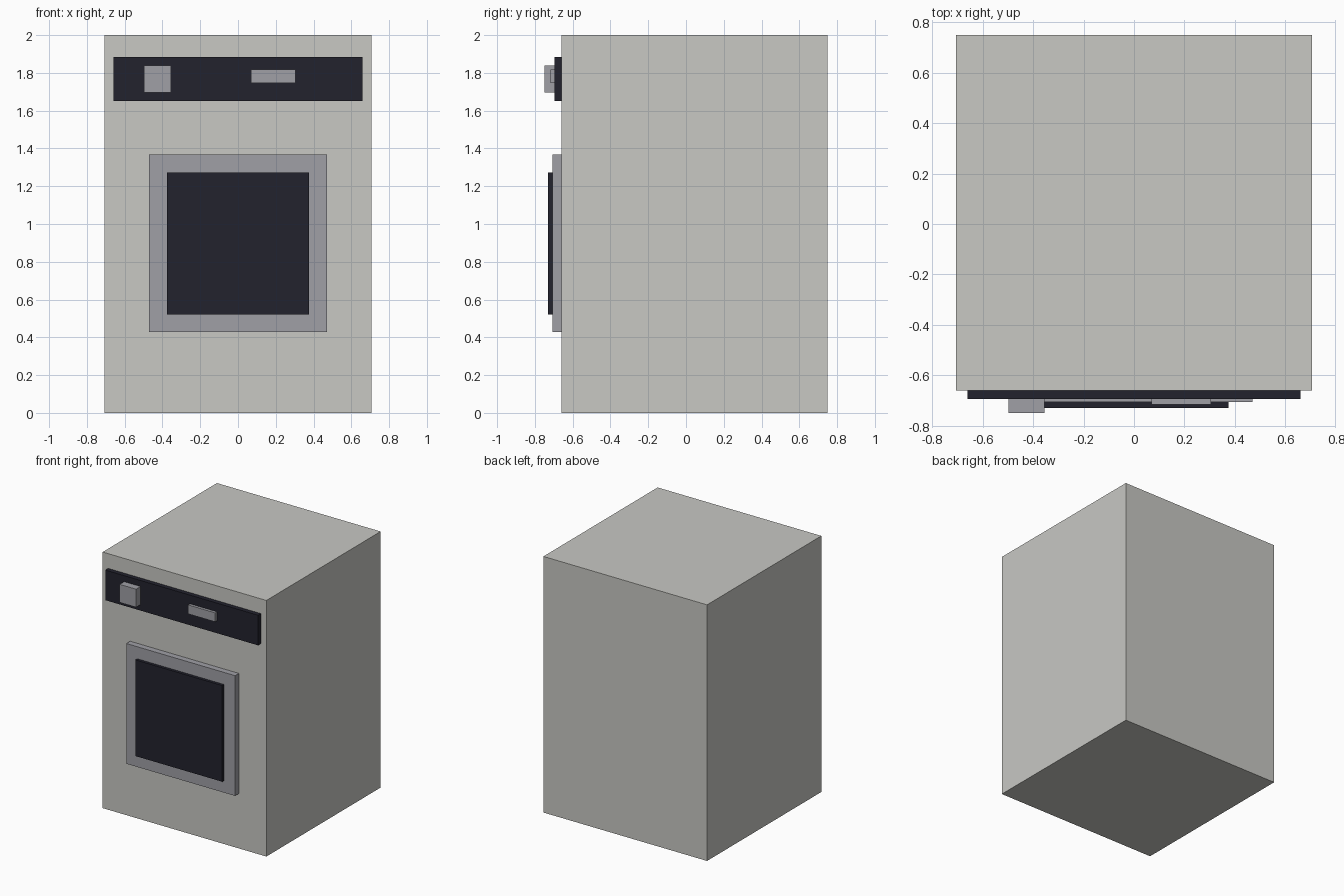
import bpy
import bmesh
from mathutils import Vector

if "Cube" in bpy.data.objects:
    bpy.data.objects.remove(bpy.data.objects["Cube"])


def material(name, rgb):
    m = bpy.data.materials.new(name)
    m.diffuse_color = (*rgb, 1.0)
    m.use_nodes = True
    m.node_tree.nodes["Principled BSDF"].inputs["Base Color"].default_value = m.diffuse_color
    return m


enamel = material("warm_grey_enamel", (0.58, 0.58, 0.55))
dark = material("dark_glass", (0.016, 0.016, 0.027))
metal = material("grey_metal", (0.35, 0.35, 0.38))


def box(name, x, y, z, mat):
    """Box spanning the (min, max) ranges on each axis."""
    spans = (x, y, z)
    size = Vector([b - a for a, b in spans])
    centre = Vector([(a + b) / 2 for a, b in spans])
    bm = bmesh.new()
    bmesh.ops.create_cube(bm, size=1)
    bmesh.ops.scale(bm, vec=size, verts=bm.verts)
    mesh = bpy.data.meshes.new(name)
    bm.to_mesh(mesh)
    bm.free()
    mesh.materials.append(mat)
    ob = bpy.data.objects.new(name, mesh)
    ob.location = centre
    bpy.context.collection.objects.link(ob)
    return ob


# Cabinet
FRONT = -0.66
box("cabinet", (-0.707, 0.707), (FRONT, 0.75), (0, 2), enamel)

# Control panel with its knob and display
PANEL = -0.695
box("control_panel", (-0.66, 0.66), (PANEL, FRONT), (1.65, 1.885), dark)
box("knob", (-0.497, -0.355), (-0.75, PANEL), (1.697, 1.838), metal)
box("display", (0.07, 0.305), (-0.717, PANEL), (1.747, 1.817), metal)

# Door frame and window
DOOR = -0.707
box("door_frame", (-0.47, 0.47), (DOOR, FRONT), (0.428, 1.367), metal)
box("door_window", (-0.375, 0.375), (-0.73, DOOR), (0.522, 1.273), dark)
